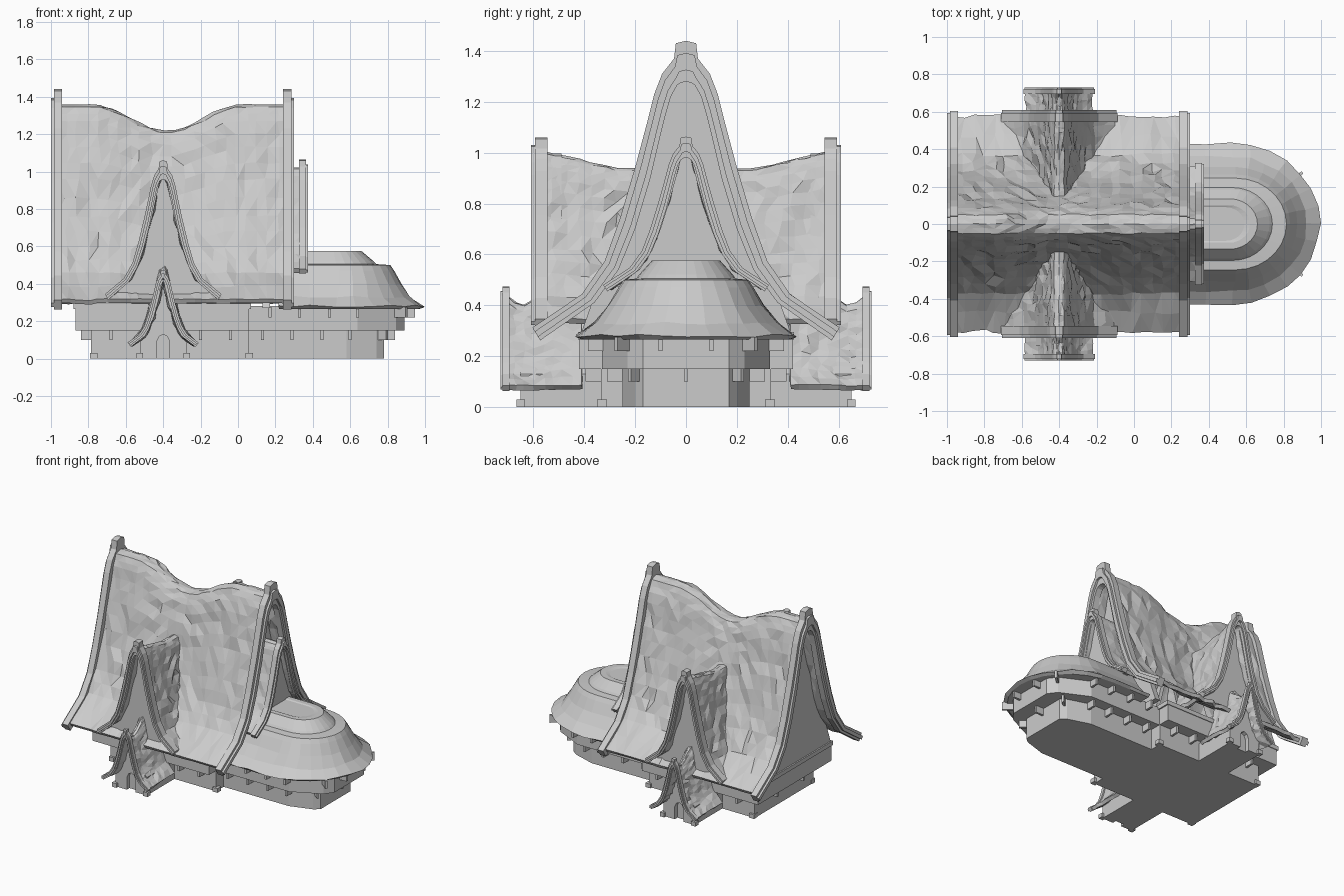
import bpy, bmesh, math, random
from mathutils import Matrix, Vector

if "Cube" in bpy.data.objects:
    bpy.data.objects.remove(bpy.data.objects["Cube"])

random.seed(4)

# Half profiles (offset, height) of the big gable: board outside, board inside, roof skin
OUTER = [(0, 1.44), (.04, 1.43), (.047, 1.37), (.094, 1.31), (.125, 1.23), (.15, 1.13),
         (.196, .957), (.26, .74), (.32, .573), (.41, .443), (.604, .312)]
INNER = [(0, 1.28), (.02, 1.275), (.035, 1.265), (.06, 1.22), (.08, 1.15), (.1, 1.07),
         (.14, .9), (.2, .7), (.265, .54), (.36, .41), (.573, .262)]
ROOF = [(0, 1.36), (.05, 1.345), (.085, 1.27), (.12, 1.13), (.165, .96), (.225, .76),
        (.285, .6), (.37, .46), (.575, .315)]
PLAN = Matrix(((0, 1, 0, 0), (0, 0, 1, 0), (1, 0, 0, 0), (0, 0, 0, 1)))


def frame(deg, x):
    return Matrix.Translation((x, 0, 0)) @ Matrix.Rotation(math.radians(deg), 4, 'Z')


def finish(name, bm, fix=True):
    if fix:
        bmesh.ops.recalc_face_normals(bm, faces=bm.faces)
    me = bpy.data.meshes.new(name)
    bm.to_mesh(me)
    bm.free()
    ob = bpy.data.objects.new(name, me)
    bpy.context.collection.objects.link(ob)
    return ob


def loft(name, rings):
    """Closed solid through rings of 3D points."""
    bm = bmesh.new()
    vs = [[bm.verts.new(p) for p in r] for r in rings]
    n = len(vs[0])
    for a, b in zip(vs, vs[1:]):
        for i in range(n):
            bm.faces.new((a[i], a[(i + 1) % n], b[(i + 1) % n], b[i]))
    bm.faces.new(vs[0])
    bm.faces.new(vs[-1])
    return finish(name, bm)


def prism(name, pts, t0, t1, m):
    return loft(name, [[m @ Vector((t, a, b)) for a, b in pts] for t in (t0, t1)])


def box(name, x, y, z0, z1, w, d, deg=0):
    m = Matrix.Translation((x, y, 0)) @ Matrix.Rotation(math.radians(deg), 4, 'Z')
    c = [(-w / 2, -d / 2), (w / 2, -d / 2), (w / 2, d / 2), (-w / 2, d / 2)]
    return loft(name, [[m @ Vector((a, b, z)) for a, b in c] for z in (z0, z1)])


def mirrored(half):
    return [(-a, b) for a, b in half[:0:-1]] + list(half)


class Gable:
    """Scales the shared profiles; local x runs outward along the ridge."""

    def __init__(self, m, sy=1, sz=1, z0=.312, k=0):
        self.m, self.sy, self.sz, self.z0, self.k = m, sy, sz, z0, k

    def fit(self, half):
        return [(a * self.sy, self.z0 + (b - .312) * self.sz) for a, b in half]

    def board(self, name, t, depth):
        out = self.fit(OUTER)
        inn = [(max(0, a - self.k), b - self.k * .6) for a, b in self.fit(INNER)]
        mix = lambda f: [(a + (c - a) * f, b + (d - b) * f) for (a, b), (c, d) in zip(out, inn)]
        for tag, lo, hi, back, front in (("board", 0, 1, depth, depth * .25),
                                         ("board_rib", .3, .72, depth * .3, 0)):
            p, q = mirrored(mix(lo)), mirrored(mix(hi))
            prism(f"{name}_{tag}", p + q[::-1], t - back, t - front, self.m)

    def wall(self, name, t0, t1, foot=(.52, .3)):
        half = [(a * .97, b - .02) for a, b in ROOF if a < foot[0]] + [foot]
        prism(name, mirrored(self.fit(half)), t0, t1, self.m)

    def roof(self, name, t0, t1, n, lift, rough):
        half = []
        pts = self.fit(ROOF)
        for (a, b), (c, d) in zip(pts, pts[1:]):
            half += [(a, b), ((a + c) / 2, (b + d) / 2)]
        prof = mirrored(half + [pts[-1]])
        top = pts[0][1] - pts[-1][1]
        bm = bmesh.new()
        rows = []
        for i in range(n + 1):
            t = t0 + (t1 - t0) * i / n
            row = []
            for a, b in prof:
                h = (b - pts[-1][1]) / top
                r = random.uniform(-rough, rough) * (1 if 0 < i < n else 0) * (.4 if h > .9 else 1)
                out = r if a > 0 else -r
                shift = random.uniform(-.25, .25) * (t1 - t0) / n if 0 < i < n else 0
                row.append(bm.verts.new(self.m @ Vector((t + shift, a + out, b + r * .5 + lift(t) * h))))
            rows.append(row)
        for p, q in zip(rows, rows[1:]):
            for j in range(len(prof) - 1):
                bm.faces.new((p[j], q[j], q[j + 1], p[j + 1]))
        bmesh.ops.triangulate(bm, faces=bm.faces)
        ob = finish(name, bm, False)
        mod = ob.modifiers.new("thickness", 'SOLIDIFY')
        mod.thickness, mod.offset = .025, -1


# Main roof with sagging ridge, end boards and end walls
def sag(t):
    u = abs(t + .03)
    return -.07 * (1 + math.cos(math.pi * u / .4)) if u < .4 else 0


main = Gable(frame(0, -.35))
main.roof("main_roof", -.62, .62, 22, sag, .011)
for tag, deg, wall in (("east", 0, .52), ("west", 180, .52)):
    g = Gable(frame(deg, -.35))
    g.board(f"{tag}_gable", .65, .06)
    g.wall(f"{tag}_gable_wall", wall - .04, wall, (.42, .27))

# Small gable above the rounded end
east = Gable(frame(0, 0), .54, .517, .48)
east.board("small_gable", .375, .05)
east.roof("small_gable_roof", .16, .345, 4, lambda t: 0, .006)
east.wall("small_gable_wall", .28, .315)

# Front and back: dormer, porch roof, porch body with arched door
half_porch = [(.035, 0), (.035, .09), (.022, .118), (0, .13)]
for tag, deg in (("front", -90), ("back", 90)):
    m = frame(deg, -.4)
    d = Gable(m, .515, .634, .345)
    d.board(f"{tag}_dormer", .61, .065)
    d.roof(f"{tag}_dormer_roof", .12, .57, 9, lambda t: -.07 * min(1, (.57 - t) / .3), .009)
    d.wall(f"{tag}_dormer_wall", .49, .53)
    p = Gable(m, .315, .345, .085, .008)
    p.board(f"{tag}_porch", .73, .035)
    p.roof(f"{tag}_porch_roof", .41, .71, 8,
           lambda t: -.045 * math.sin((.71 - t) / .14 * math.pi) if t > .57 else (.57 - t) * 1.1, .006)
    shell = [(.125, 0), (.125, .13), (.08, .18), (.05, .27), (0, .39)]
    prism(f"{tag}_porch_body", mirrored(shell[::-1]), .3, .62, m)
    door = [(-a, b) for a, b in half_porch[:3]] + half_porch[::-1]
    prism(f"{tag}_porch_front", mirrored(shell[::-1]) + door[::-1], .62, .65, m)
    s = -1 if deg < 0 else 1
    for x in (-.525, -.275):
        box(f"{tag}_porch_foot", x, s * .65, 0, .03, .035, .035)

# Two storeys of the main hall
prism("hall_lower", [(-.785, -.335), (.06, -.335), (.06, .335), (-.785, .335)], 0, .15, PLAN)
prism("hall_upper", [(-.87, -.42), (.06, -.42), (.06, .42), (-.87, .42)], .15, .285, PLAN)
prism("hall_beam", [(-.88, -.425), (.07, -.425), (.07, .425), (-.88, .425)], .265, .295, PLAN)
for x in (-.77, .06):
    for y in (-.33, .33):
        box("hall_foot", x, y, 0, .03, .04, .04)


# Two storeys of the rounded end
def end_plan(pts):
    return [(a, -b) for a, b in pts] + [(a, b) for a, b in pts[::-1]]


prism("end_lower", end_plan([(0, .25), (.58, .25), (.74, .2), (.78, .17)]), 0, .15, PLAN)
prism("end_upper", end_plan([(0, .33), (.64, .33), (.845, .23), (.89, .17)]), .15, .28, PLAN)

# Brackets under the overhangs
for s in (-1, 1):
    for x in (-.68, -.2, -.04):
        box("hall_bracket", x, s * .365, .1, .15, .016, .06)
    for x in (.13, .29, .45, .6):
        box("end_bracket", x, s * .28, .1, .15, .016, .06)
    for x in (.17, .33, .49, .64):
        box("eave_bracket", x, s * .355, .22, .275, .016, .06)
    box("corner_bracket", .77, s * .2, .1, .15, .07, .016, s * 40)
    box("corner_eave_bracket", .87, s * .25, .22, .275, .08, .016, s * 40)
    box("end_eave_bracket", .91, s * .1, .22, .275, .07, .016)
    for y in (.15,):
        box("west_bracket", -.81, s * y, .1, .15, .06, .016)
box("end_bracket", .81, 0, .1, .15, .06, .016)


# Stepped, flared roof over the rounded end
def stadium(ry, rx, z, rough=0):
    cx = rx - ry * 1.1
    pts = [(x, -ry) for x in (.22, .3, .38)]
    n = 14
    for i in range(n + 1):
        a = math.pi * (i / n - .5)
        pts.append((cx + (rx - cx) * math.cos(a), ry * math.sin(a)))
    pts += [(x, ry) for x in (.38, .3, .22)]
    return [(x + random.uniform(-rough, rough), y + random.uniform(-rough, rough),
             z + random.uniform(-rough, rough)) for x, y in pts]


loft("end_roof", [stadium(.41, .97, .265), stadium(.43, .994, .28, .006), stadium(.36, .925, .33, .006),
                  stadium(.305, .875, .4, .005), stadium(.265, .835, .47), stadium(.245, .815, .5),
                  stadium(.195, .74, .505), stadium(.185, .725, .52), stadium(.135, .66, .575),
                  stadium(.1, .62, .575), stadium(.09, .59, .57)])
